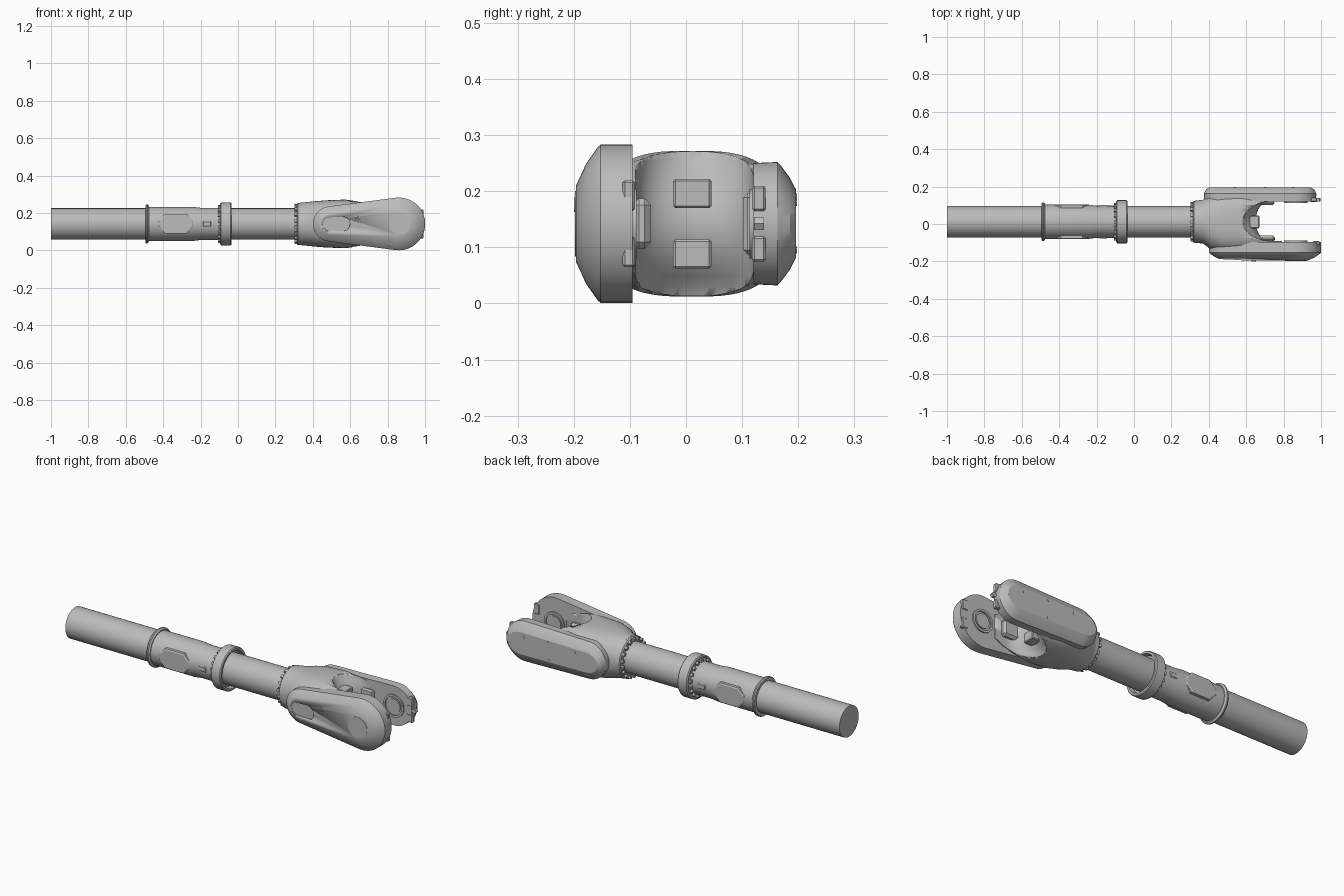
import bpy, bmesh, math
from math import sin, cos, pi, radians
from mathutils import Matrix, Vector

cube = bpy.data.objects.get("Cube")
if cube:
    bpy.data.objects.remove(cube)

CY, CZ = 0.012, 0.142          # axis of the shaft
GREY = (0.5, 0.5, 0.5, 1)
mat = bpy.data.materials.new("light_grey_metal")
mat.use_nodes = True
mat.diffuse_color = GREY
mat.node_tree.nodes["Principled BSDF"].inputs["Base Color"].default_value = GREY


def finish(name, bm, angle=30):
    bmesh.ops.recalc_face_normals(bm, faces=bm.faces)
    me = bpy.data.meshes.new(name)
    bm.to_mesh(me)
    bm.free()
    ob = bpy.data.objects.new(name, me)
    bpy.context.collection.objects.link(ob)
    me.materials.append(mat)
    bpy.ops.object.select_all(action='DESELECT')
    ob.select_set(True)
    bpy.context.view_layer.objects.active = ob
    bpy.ops.object.shade_smooth_by_angle(angle=radians(angle))
    return ob


def loft(name, rings, angle=30, closed=False):
    """Skin a list of equal-length point rings; cap the ends or close the loop."""
    bm = bmesh.new()
    vs = [[bm.verts.new(p) for p in r] for r in rings]
    n = len(vs[0])
    pairs = list(zip(vs, vs[1:])) + ([(vs[-1], vs[0])] if closed else [])
    for a, b in pairs:
        for i in range(n):
            bm.faces.new((a[i], a[(i + 1) % n], b[(i + 1) % n], b[i]))
    if not closed:
        bm.faces.new(vs[0])
        bm.faces.new(vs[-1])
    return finish(name, bm, angle)


def lathe(name, profile, closed=False, n=48):
    """Turn (x, radius) points about the shaft axis."""
    return loft(name, [[(x, CY + r * cos(2 * pi * i / n), CZ + r * sin(2 * pi * i / n))
                        for i in range(n)] for x, r in profile], closed=closed)


def add_box(bm, c, s, rot=Matrix()):
    bmesh.ops.create_cube(bm, size=1, matrix=rot @ Matrix.Translation(c)
                          @ Matrix.Diagonal((*s, 1)))


def box(name, c, s, bevel=0.004):
    bm = bmesh.new()
    add_box(bm, c, s)
    bmesh.ops.bevel(bm, geom=bm.edges[:], offset=bevel, segments=1, affect='EDGES')
    return finish(name, bm)


def pin(name, x, y, z, r, depth, n=24, inner=0):
    """Disc or ring with its axis along y."""
    def ring(rad, yy):
        return [(x + rad * cos(2 * pi * i / n), yy, z + rad * sin(2 * pi * i / n))
                for i in range(n)]
    a, b = y - depth / 2, y + depth / 2
    if inner:
        return loft(name, [ring(r, a), ring(r, b), ring(inner, b), ring(inner, a)], closed=True)
    return loft(name, [ring(r, a), ring(r, b)])


def stadium(x0, r0, x1, r1, y, zs=1, n=24):
    """Outline around two circles of different radius, in the xz plane."""
    t = math.acos((r0 - r1) / (x1 - x0))
    big = [-t + 2 * t * i / n for i in range(n + 1)]
    small = [t + (2 * pi - 2 * t) * i / n for i in range(n + 1)]
    return ([(x1 + r1 * cos(a), y, CZ + zs * r1 * sin(a)) for a in big]
            + [(x0 + r0 * cos(a), y, CZ + zs * r0 * sin(a)) for a in small])


def cut(ob, cutter):
    m = ob.modifiers.new("cut", 'BOOLEAN')
    m.operation, m.object, m.solver = 'DIFFERENCE', cutter, 'EXACT'
    bpy.context.view_layer.objects.active = ob
    bpy.ops.object.modifier_apply(modifier=m.name)
    bpy.data.objects.remove(cutter)


# Shaft, sleeve and collars
lathe("shaft", [(-1, .084), (.4, .084)])
lathe("sleeve", [(-.48, .091), (-.24, .091), (-.2, .086), (-.08, .086)])
lathe("sleeve_flange", [(-.495, .1), (-.49, .104), (-.483, .104), (-.476, .095),
                        (-.476, .08), (-.495, .08)], closed=True)
lathe("middle_collar", [(-.095, .08), (-.095, .108), (-.09, .115), (-.04, .115),
                        (-.035, .111), (-.035, .1), (-.055, .094), (-.055, .08)], closed=True)
lathe("yoke_flange", [(.315, .08), (.315, .107), (.32, .112), (.37, .115), (.37, .08)], closed=True)

# Bolt heads around the collars
for name, x, r, count in (("middle_collar_bolts", -.1, .094, 18),
                          ("yoke_flange_bolts", .309, .1, 18)):
    bm = bmesh.new()
    for i in range(count):
        rot = (Matrix.Translation((0, CY, CZ)) @ Matrix.Rotation(2 * pi * i / count, 4, 'X'))
        add_box(bm, (x, 0, r), (.016, .016, .014), rot)
    finish(name, bm)

# Access covers and small brackets on both sides of the sleeve
for side, label in ((-1, "front"), (1, "back")):
    def cover(y, d):
        xa, xb, h, c = -.425 + d, -.24 - d, .054 - d, .035
        pts = [(xa, -h + c), (xa, h - c), (xa + c, h), (xb - c, h),
               (xb, h - c), (xb, -h + c), (xb - c, -h), (xa + c, -h)]
        return [(x, CY + side * y, CZ + z) for x, z in pts]
    loft(label + "_access_cover", [cover(.07, 0), cover(.089, 0), cover(.093, .006)], angle=20)
    box(label + "_sleeve_bracket", (-.165, CY + side * .083, CZ), (.045, .012, .03))

# Yoke body: round at the shaft, widening into the two arms
def section(x, y0, y1, hz, e, n=64):
    pts = []
    for i in range(n):
        a = 2 * pi * i / n
        c, s = cos(a), sin(a)
        pts.append((x, (y0 + y1) / 2 + (y1 - y0) / 2 * math.copysign(abs(c) ** (2 / e), c),
                    CZ + hz * math.copysign(abs(s) ** (2 / e), s)))
    return pts


body = loft("yoke_body", [
    section(.33, -.1, .124, .113, 2), section(.37, -.105, .13, .117, 2.1),
    section(.41, -.135, .16, .121, 2.4), section(.47, -.15, .17, .126, 2.8),
    section(.57, -.15, .17, .13, 3), section(.66, -.15, .165, .122, 3),
    section(.74, -.14, .155, .1, 3), section(.79, -.13, .15, .075, 3)], angle=35)

# Saddle-shaped throat between the arms
throat = []
for k in range(-8, 9):
    u = k / 8
    depth = .075 + .07 * min(1, abs(u) * 1.25) ** 2
    half = [pi / 2 + pi * i / 24 for i in range(25)]
    throat.append([(1.1, .12, CZ + u * .15)]
                  + [(.725 + depth * cos(a), .015 + .105 * sin(a), CZ + u * .15) for a in half]
                  + [(1.1, -.09, CZ + u * .15)])
cut(body, loft("throat_cutter", throat))
bpy.ops.object.shade_smooth_by_angle(angle=radians(35))

# Front arm: tapered, with a domed cover
front = [(-.095, 0, 1), (-.152, 0, 1), (-.157, .004, 1), (-.178, .034, 1), (-.196, .073, 1)]
arm = loft("front_arm", [stadium(.495, .094 - d, .86, .141 - d, y, s) for y, d, s in front], angle=25)
cut(arm, loft("slot_cutter", [stadium(.49, .035, .56, .038, y) for y in (-.25, -.184)]))
bpy.ops.object.shade_smooth_by_angle(angle=radians(25))

# Back arm: slimmer, with nearly parallel edges
back = [(.12, .002, 1), (.163, 0, 1), (.168, .003, .98), (.185, .012, .84), (.196, .028, .74)]
loft("back_arm", [stadium(.475, .102 - d, .865, .11 - d, y, s) for y, d, s in back], angle=25)

# Pivot rings, discs and screws
pin("front_pivot_ring", .865, -.094, CZ, .062, .012, 40, .05)
pin("back_pivot_ring", .865, .119, CZ, .062, .012, 40, .05)
pin("front_pivot_disc", .865, -.094, CZ, .04, .008, 40)
pin("back_pivot_disc", .865, .119, CZ, .04, .008, 40)
pin("front_cover_disc", .865, -.193, CZ, .058, .01, 40)
pin("upper_cover_screw", .64, -.19, .176, .013, .02, 12, .007)
pin("lower_cover_screw", .81, -.165, .042, .014, .02, 12, .007)
for i, (x, z) in enumerate(((.54, .18), (.7, .19), (.7, .095), (.85, .18))):
    pin("back_cover_screw_%d" % i, x, .192, z, .006, .012, 8)

# Stops in the throat and catches at the arm tips, mirrored above and below
for s, label in ((1, "upper"), (-1, "lower")):
    box(label + "_throat_stop", (.635, .011, CZ + s * .054), (.07, .068, .052))
    box(label + "_front_catch", (.975, -.102, CZ + s * .05), (.035, .022, .055))
    box(label + "_back_catch", (.96, .13, CZ + s * .045), (.035, .024, .045))
pin("back_tip_stud", .985, .13, CZ, .013, .018, 6)

# Blocks along the inner faces of the arms beside the throat
box("front_inner_block", (.7, -.079, CZ), (.11, .034, .09), .012)
box("back_inner_block", (.7, .113, CZ), (.1, .022, .11), .008)
